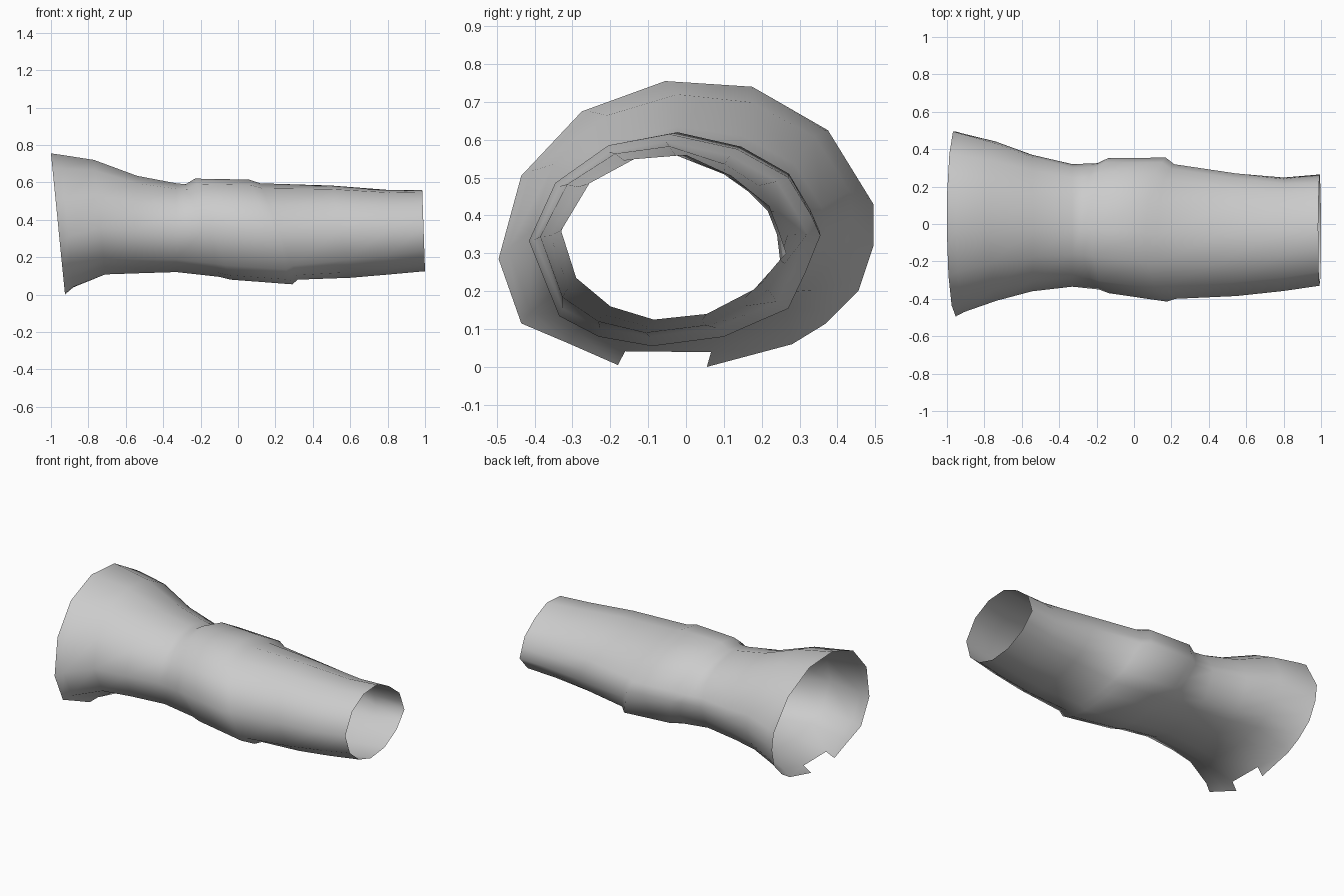
import bpy, bmesh

# Key cross-sections (y, z): flared mouth, raised band, narrow tip
FLARE = [(-.055, .755), (.175, .74), (.375, .625), (.495, .43), (.495, .32),
         (.455, .2), (.37, .115), (.28, .06), (.055, 0), (-.18, .005),
         (-.31, .062), (-.435, .115), (-.495, .285), (-.435, .505), (-.275, .675)]
BAND = [(-.05, .62), (.13, .58), (.265, .505), (.325, .405), (.35, .35),
        (.31, .25), (.265, .155), (.18, .118), (.095, .08), (-.095, .055),
        (-.235, .08), (-.34, .135), (-.42, .335), (-.35, .49), (-.21, .59)]
TIP = [(-.005, .56), (.115, .505), (.165, .465), (.215, .425), (.24, .36),
       (.26, .3), (.218, .253), (.175, .205), (.05, .14), (-.09, .125),
       (-.205, .16), (-.295, .235), (-.335, .36), (-.26, .485), (-.14, .55)]

# Slanted rings: x at top, x at bottom, z top, z bottom, y min, y max
RINGS = [(-1, -.925, .755, 0, -.495, .495),
         (-.95, -.88, .748, .037, -.47, .483),
         (-.77, -.71, .72, .105, -.41, .44),
         (-.54, -.55, .635, .112, -.36, .37),
         (-.33, -.33, .595, .12, -.335, .32),
         (-.28, -.10, .59, .095, -.35, .325),
         (-.23, -.04, .62, .08, -.37, .352),
         (.06, .29, .615, .055, -.415, .355),
         (.12, .32, .595, .08, -.40, .32),
         (.50, .60, .583, .09, -.385, .28),
         (.80, .80, .56, .107, -.358, .256),
         (.985, 1, .56, .125, -.33, .265)]


def unit(section):
    """Scale a section to the 0..1 square."""
    ys, zs = zip(*section)
    return [((y - min(ys)) / (max(ys) - min(ys)),
             (z - min(zs)) / (max(zs) - min(zs))) for y, z in section]


def mix(a, b, t):
    return a + (b - a) * t


flare, band, tip = unit(FLARE), unit(BAND), unit(TIP)
n = len(band)
bm = bmesh.new()
loops = []
for xt, xb, zt, zb, y0, y1 in RINGS:
    mid = (xt + xb) / 2
    if mid < -.2:
        a, b, t = flare, band, (mid + .9625) / .7625
    else:
        a, b, t = band, tip, (mid - .2) / .79
    t = min(max(t, 0), 1)
    loop = []
    for p, q in zip(a, b):
        u, v = mix(p[0], q[0], t), mix(p[1], q[1], t)
        loop.append(bm.verts.new((mix(xb, xt, v), mix(y0, y1, u), mix(zb, zt, v))))
    loops.append(loop)

# Open sleeve skin, with the notch left out of the lower rim
for r in range(len(loops) - 1):
    for i in range(n):
        if r == 0 and i == 8:
            continue
        j = (i + 1) % n
        bm.faces.new((loops[r][i], loops[r][j], loops[r + 1][j], loops[r + 1][i]))
bmesh.ops.recalc_face_normals(bm, faces=bm.faces)

mesh = bpy.data.meshes.new("sleeve")
bm.to_mesh(mesh)
bm.free()
sleeve = bpy.data.objects.new("sleeve", mesh)
bpy.context.collection.objects.link(sleeve)
mesh.shade_smooth()
